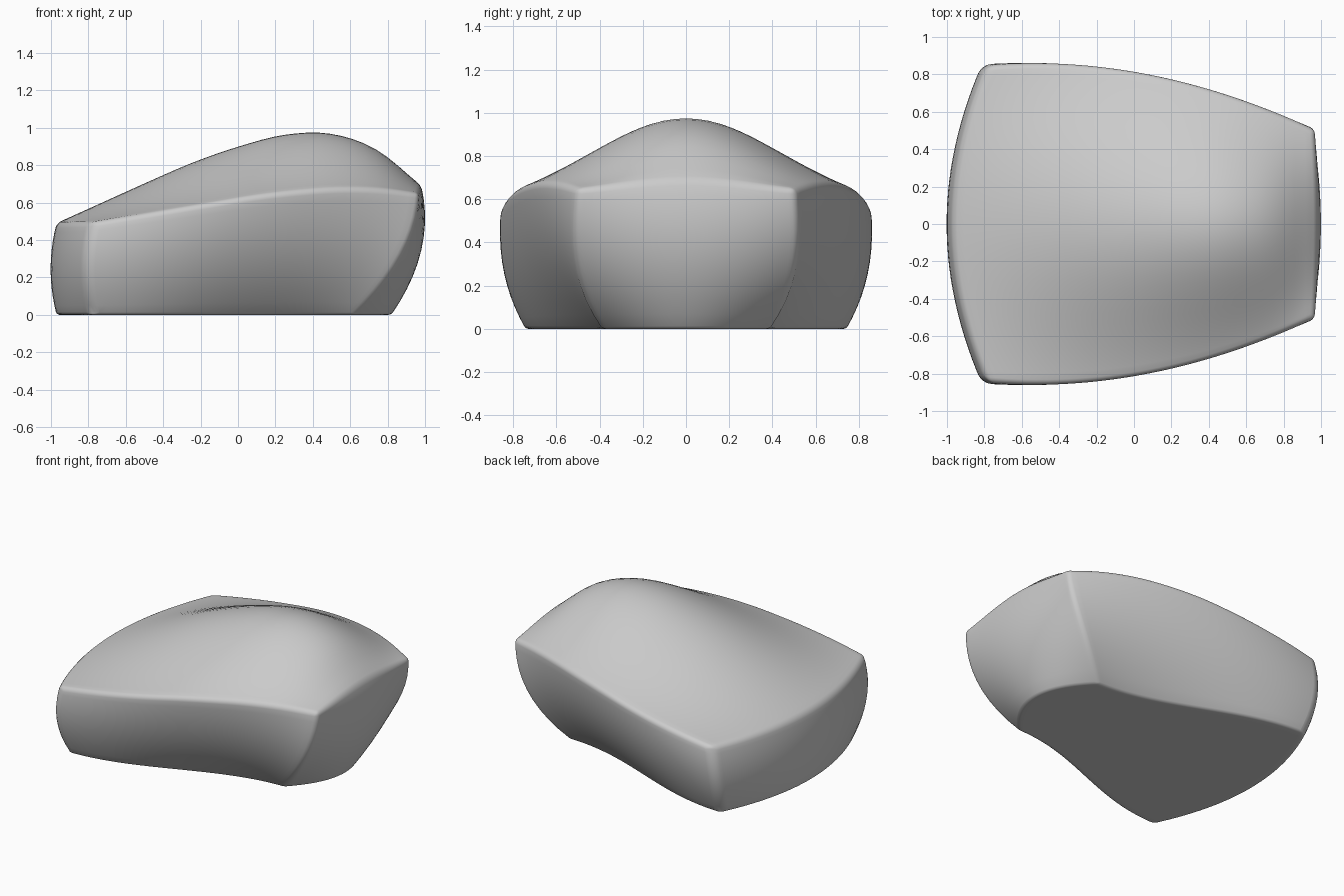
import bpy, bmesh, math

cube = bpy.data.objects.get("Cube")
if cube:
    bpy.data.objects.remove(cube, do_unlink=True)

NX, NY, NZ = 32, 28, 10                     # cells along length, width, height

CREST = [.49, .60, .71, .815, .90, .962, .968, .885, .69]    # ridge height, rear to nose
RIM = [.495, .53, .565, .60, .635, .66, .675, .672, .65]     # side rim height


def curve(pts, t):
    """Smooth curve through evenly spaced heights."""
    n = len(pts) - 1
    i = min(int(t * n), n - 1)
    f = t * n - i
    b, c = pts[i], pts[i + 1]
    a = pts[i - 1] if i > 0 else 2 * b - c
    d = pts[i + 2] if i + 2 <= n else 2 * c - b
    return b + .5 * f * (c - a + f * (2 * a - 5 * b + 4 * c - d + f * (3 * (b - c) + d - a)))


def bowed(low, high, bulge, h):
    """Value at height fraction h of a wall that bulges between two edges."""
    return low + (high - low) * h + 4 * bulge * h * (1 - h)


def shape(t, v, h):
    """Map a unit box (t length, v width -1..1, h height) to the body."""
    rear = bowed(-.97, -.97, -.032, h) + .185 * v * v
    nose = bowed(.82 - .2 * v * v, .98 - .012 * v * v, .08, h)
    x = rear + (nose - rear) * t
    side_x = -.785 + (bowed(.62, .968, .08, h) + .785) * t
    base = .565 + .178 * math.cos(math.pi * t)
    top = .858 - .165 * (side_x + .5) ** 2
    y = v * bowed(base, top, .045, h)
    bell = .25 * (1 + math.cos(math.pi * v)) + .5 * (1 - v * v)
    rim = curve(RIM, t)
    return x, y, h * (rim + (curve(CREST, t) - rim) * bell)


bm = bmesh.new()
grid = {}


def vert(i, j, k):
    if (i, j, k) not in grid:
        grid[i, j, k] = bm.verts.new(shape(i / NX, 2 * j / NY - 1, k / NZ))
    return grid[i, j, k]


def patch(na, nb, place):
    """Grid of quads over one side of the box."""
    for a in range(na):
        for b in range(nb):
            bm.faces.new([vert(*place(a + p, b + q)) for p, q in ((0, 0), (1, 0), (1, 1), (0, 1))])


for end in (0, 1):
    patch(NX, NY, lambda a, b: (a, b, end * NZ))     # base and top
    patch(NX, NZ, lambda a, b: (a, end * NY, b))     # two flanks
    patch(NY, NZ, lambda a, b: (end * NX, a, b))     # rear and nose
bmesh.ops.recalc_face_normals(bm, faces=bm.faces)

# Mark the box edges for rounding, softest at the two rear corners
weight = bm.edges.layers.float.new("bevel_weight_edge")
index = {v: key for key, v in grid.items()}
for e in bm.edges:
    p, q = (index[v] for v in e.verts)
    borders = [m for m, n in enumerate((NX, NY, NZ)) if p[m] == q[m] and p[m] in (0, n)]
    if len(borders) == 2:
        if 2 not in borders:
            e[weight] = 1.0 if p[0] == 0 else .5
        else:
            e[weight] = .6 if p[2] else .35

mesh = bpy.data.meshes.new("body")
bm.to_mesh(mesh)
bm.free()
body = bpy.data.objects.new("body", mesh)
bpy.context.collection.objects.link(body)

bevel = body.modifiers.new("rounded_edges", 'BEVEL')
bevel.limit_method = 'WEIGHT'
bevel.width = .045
bevel.segments = 4
bevel.use_clamp_overlap = False

# Plain grey
grey = bpy.data.materials.new("plain_grey")
grey.use_nodes = True
colour = (.6, .6, .6, 1)
grey.diffuse_color = colour
grey.node_tree.nodes["Principled BSDF"].inputs["Base Color"].default_value = colour
mesh.materials.append(grey)

bpy.ops.object.select_all(action='DESELECT')
body.select_set(True)
bpy.context.view_layer.objects.active = body
bpy.ops.object.modifier_apply(modifier=bevel.name)
bpy.ops.object.shade_smooth_by_angle(angle=math.radians(35))
